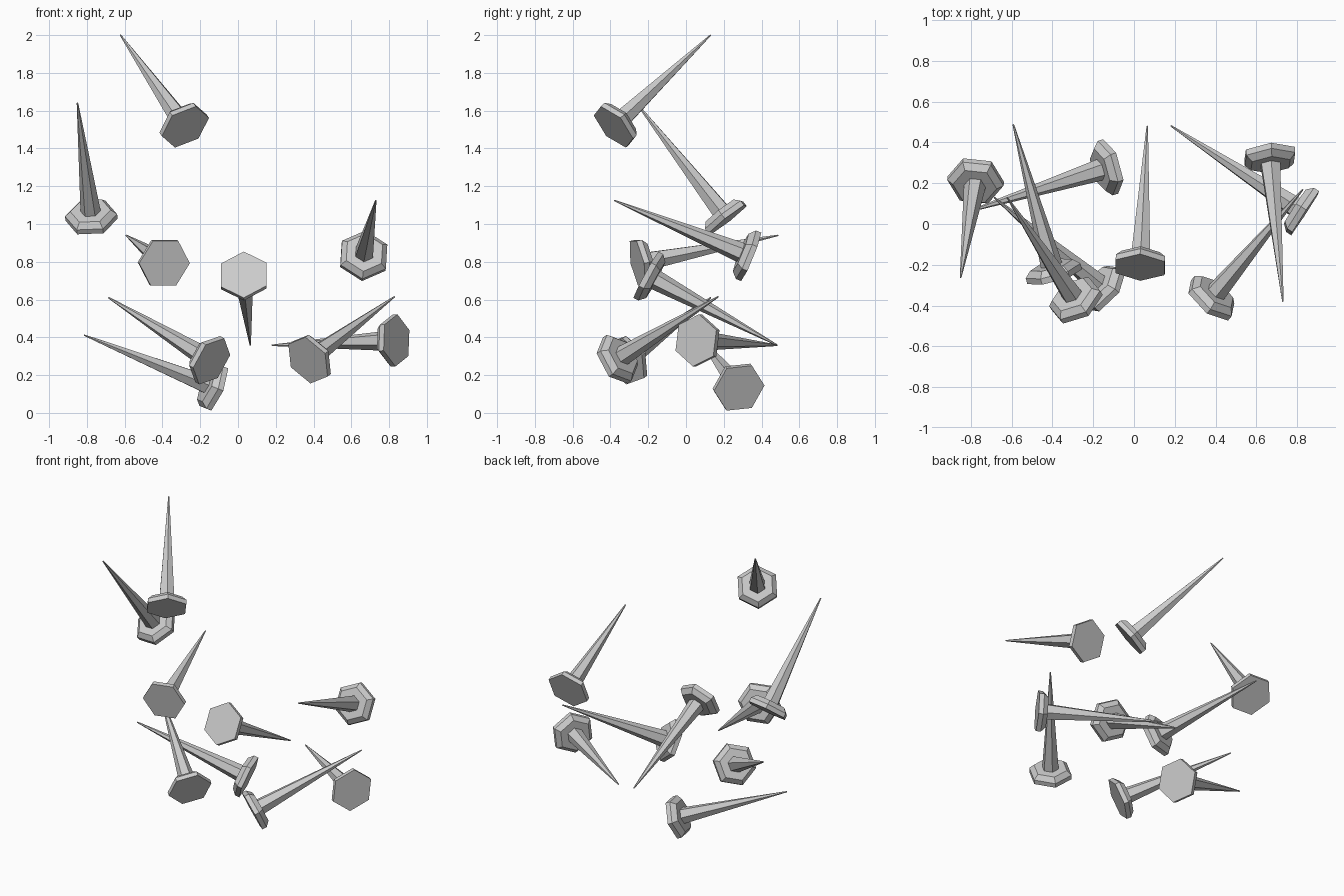
import bpy, bmesh
from math import cos, sin, pi
from mathutils import Vector

if "Cube" in bpy.data.objects:
    bpy.data.objects.remove(bpy.data.objects["Cube"])

# profile of one spike: (distance from the head's flat end, radius)
LENGTH = 0.787
HEAD = [(0, 0.139), (0.03, 0.139), (0.06, 0.108)]
SHANK = [(0.055, 0.054), (LENGTH, 0.004)]


def add_prism(bm, profile, base, axis, u):
    """Six-sided tapered solid along axis, one corner pointing along u."""
    v = axis.cross(u)
    rings = []
    for d, r in profile:
        rings.append([bm.verts.new(base + axis * d
                      + (u * cos(k * pi / 3) + v * sin(k * pi / 3)) * r)
                      for k in range(6)])
    for a, b in zip(rings, rings[1:]):
        for k in range(6):
            n = (k + 1) % 6
            bm.faces.new((a[k], a[n], b[n], b[k]))
    bm.faces.new(rings[0][::-1])
    bm.faces.new(rings[-1])


def add_spike(name, base, tip, corner):
    base, tip, corner = Vector(base), Vector(tip), Vector(corner)
    axis = (tip - base).normalized()
    u = (corner - axis * corner.dot(axis)).normalized()
    base = tip - axis * LENGTH
    bm = bmesh.new()
    add_prism(bm, HEAD, base, axis, u)    # hexagonal bevelled head
    add_prism(bm, SHANK, base, axis, u)   # tapered shank
    mesh = bpy.data.meshes.new(name)
    bm.to_mesh(mesh)
    bm.free()
    bpy.context.collection.objects.link(bpy.data.objects.new(name, mesh))


# scattered spikes: head centre, tip, direction of one head corner
spikes = [
    ((-0.278, -0.385, 1.513), (-0.622, 0.13, 2.0), (24, 7, 9)),
    ((-0.775, 0.22, 1.023), (-0.85, -0.262, 1.64), (26, -2.7, 1)),
    ((-0.389, -0.258, 0.792), (-0.592, 0.488, 0.94), (-26, -7, 0)),
    ((0.03, -0.217, 0.734), (0.065, 0.48, 0.36), (0, 12.8, 24)),
    ((0.664, 0.35, 0.824), (0.73, -0.38, 1.125), (1.5, 10.2, 24.5)),
    ((0.843, 0.05, 0.384), (0.18, 0.482, 0.358), (1, 3.1, 26)),
    ((0.37, -0.375, 0.278), (0.828, 0.17, 0.615), (-2.5, -12.5, 24)),
    ((-0.14, -0.325, 0.273), (-0.685, 0.13, 0.61), (13, -2, 24)),
    ((-0.112, 0.283, 0.13), (-0.815, 0.06, 0.412), (-7.7, 26, 3)),
]
for i, (base, tip, corner) in enumerate(spikes, 1):
    add_spike(f"nail_{i}", base, tip, corner)
